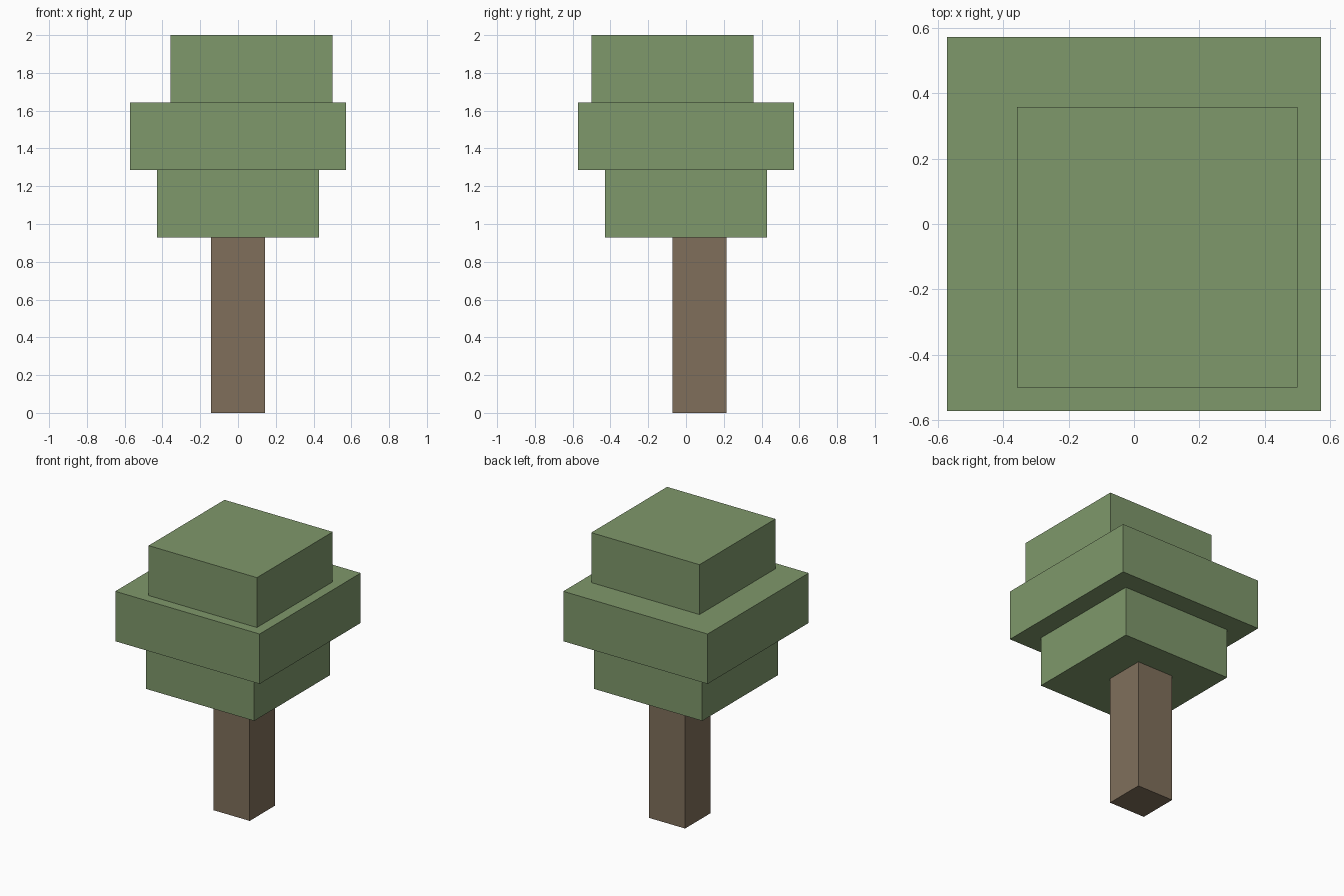
import bpy
import bmesh
from mathutils import Vector

default = bpy.data.objects.get("Cube")
if default:
    bpy.data.objects.remove(default, do_unlink=True)


def make_material(name, rgb):
    mat = bpy.data.materials.new(name)
    mat.use_nodes = True
    color = (*rgb, 1.0)
    mat.diffuse_color = color
    bsdf = next(n for n in mat.node_tree.nodes if n.type == 'BSDF_PRINCIPLED')
    bsdf.inputs["Base Color"].default_value = color
    bsdf.inputs["Roughness"].default_value = 1.0
    return mat


U = 1 / 14  # block grid step


def make_block(name, low, high, mat):
    """Box between two corners given in grid steps."""
    low, high = Vector(low) * U, Vector(high) * U
    size = high - low
    bm = bmesh.new()
    bmesh.ops.create_cube(bm, size=1)
    bmesh.ops.scale(bm, vec=size, verts=bm.verts)
    mesh = bpy.data.meshes.new(name)
    bm.to_mesh(mesh)
    bm.free()
    mesh.materials.append(mat)
    obj = bpy.data.objects.new(name, mesh)
    obj.location = (low + high) / 2
    bpy.context.collection.objects.link(obj)
    return obj


leaf = make_material("leaf_green", (0.212, 0.314, 0.147))
bark = make_material("bark_brown", (0.216, 0.159, 0.105))

# Trunk, set slightly towards the back
make_block("trunk", (-2, -1, 0), (2, 3, 13), bark)

# Three stacked foliage layers, the top one off centre
make_block("lower_foliage", (-6, -6, 13), (6, 6, 18), leaf)
make_block("middle_foliage", (-8, -8, 18), (8, 8, 23), leaf)
make_block("top_foliage", (-5, -7, 23), (7, 5, 28), leaf)
